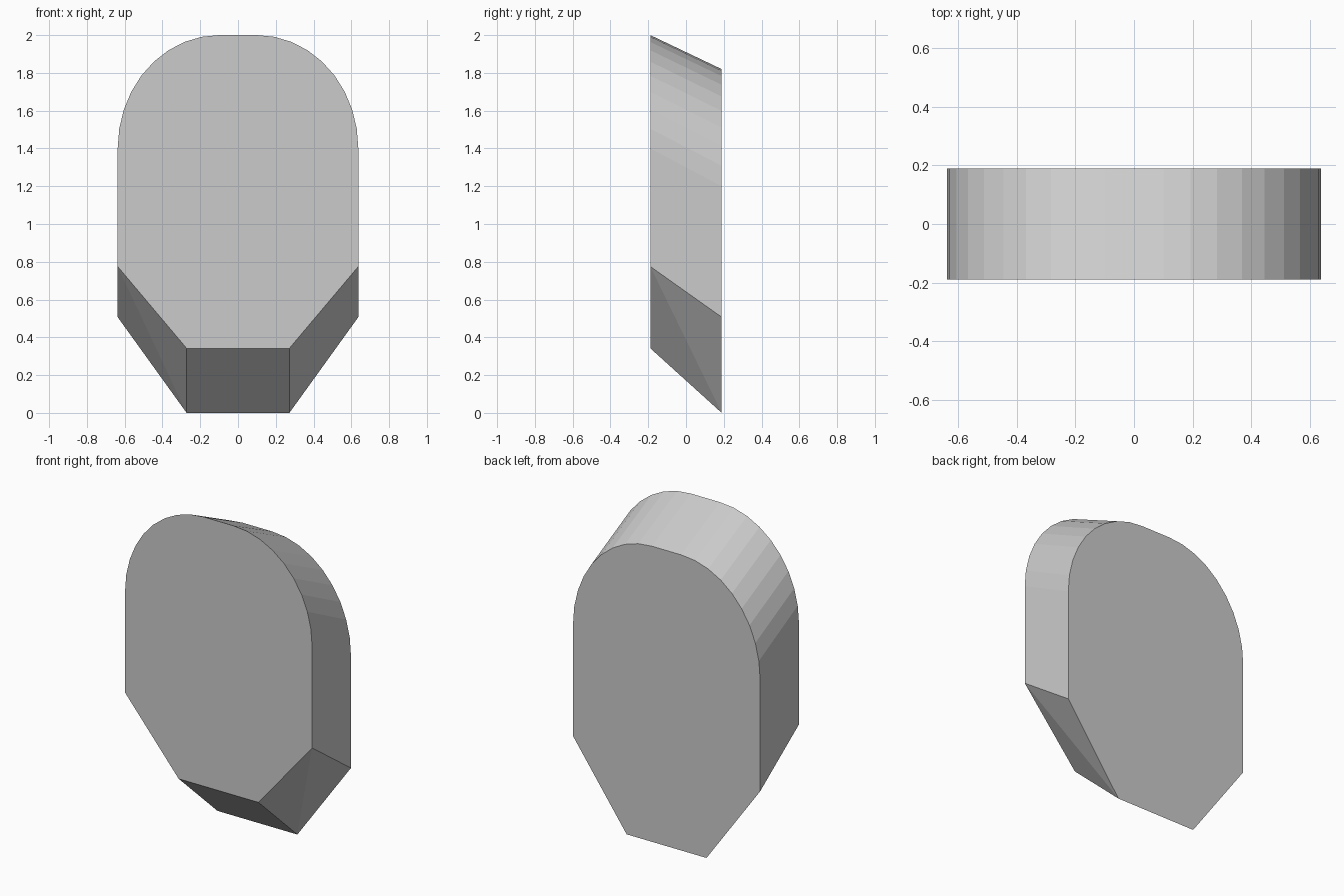
import bpy, bmesh, math

if "Cube" in bpy.data.objects:
    bpy.data.objects.remove(bpy.data.objects["Cube"])

HALF_W, HALF_D, FLAT = 0.637, 0.189, 0.10
STEPS = 9


def half_outline(mid, low, shoulder, top):
    """Right half of one face, from bottom corner up to the top flat."""
    pts = [(0.272, low), (HALF_W, mid)]
    for i in range(STEPS + 1):
        a = math.radians(90 * i / STEPS)
        pts.append((FLAT + (HALF_W - FLAT) * math.cos(a),
                    shoulder + (top - shoulder) * math.sin(a)))
    return pts


def ring(bm, half, y):
    """Mirror the half outline into a closed loop of vertices."""
    loop = half + [(-x, z) for x, z in reversed(half)]
    return [bm.verts.new((x, y, z)) for x, z in loop]


bm = bmesh.new()
front = ring(bm, half_outline(0.775, 0.342, 1.40, 2.0), -HALF_D)
back = ring(bm, half_outline(0.507, 0.0, 1.20, 1.82), HALF_D)
n = len(front)

# flat front and back faces
bm.faces.new(front)
bm.faces.new(back[::-1])

# sloping rim; the twisted lower corners are split symmetrically
for i in range(n):
    j = (i + 1) % n
    if i == 0:
        bm.faces.new((front[i], back[i], front[j]))
        bm.faces.new((front[j], back[i], back[j]))
    elif i == n - 2:
        bm.faces.new((front[i], back[i], back[j]))
        bm.faces.new((front[i], back[j], front[j]))
    else:
        bm.faces.new((front[i], back[i], back[j], front[j]))

bmesh.ops.recalc_face_normals(bm, faces=bm.faces[:])
mesh = bpy.data.meshes.new("slanted_slab")
bm.to_mesh(mesh)
bm.free()
slab = bpy.data.objects.new("slanted_slab", mesh)
bpy.context.collection.objects.link(slab)
